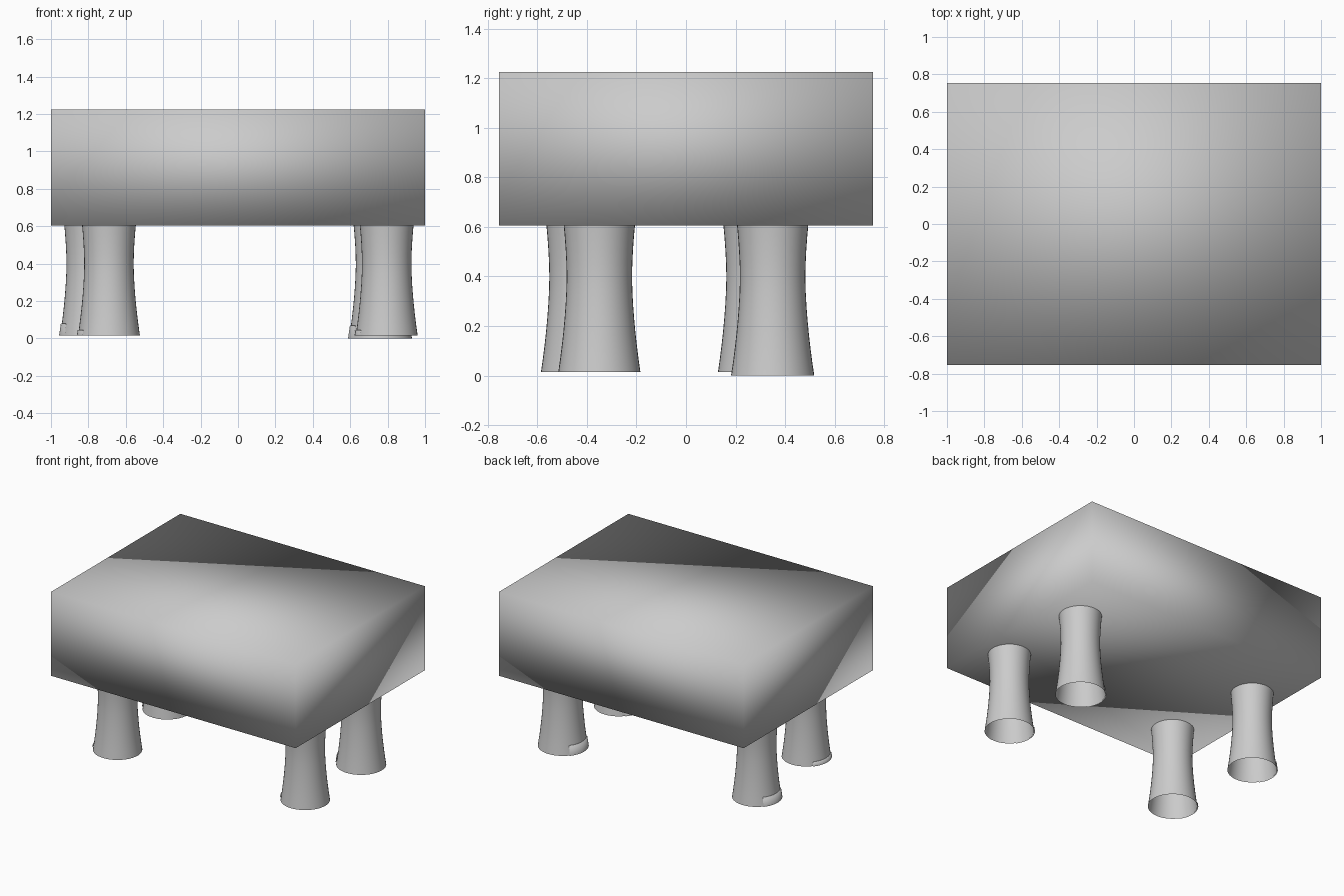
import bpy, bmesh, math

if "Cube" in bpy.data.objects:
    bpy.data.objects.remove(bpy.data.objects["Cube"])


def finish(name, bm):
    me = bpy.data.meshes.new(name)
    bm.normal_update()
    bm.to_mesh(me)
    bm.free()
    for p in me.polygons:
        p.use_smooth = True
    ob = bpy.data.objects.new(name, me)
    bpy.context.collection.objects.link(ob)
    return ob


def sweep(name, center, profile, start=0.0, end=360.0, steps=40):
    """Open surface of revolution from (radius, z) pairs."""
    bm = bmesh.new()
    full = end - start >= 360
    count = steps if full else steps + 1
    rings = []
    for r, z in profile:
        ring = []
        for i in range(count):
            a = math.radians(start + (end - start) * i / steps)
            ring.append(bm.verts.new((center[0] + r * math.cos(a),
                                      center[1] + r * math.sin(a), z)))
        rings.append(ring)
    for lo, hi in zip(rings, rings[1:]):
        for i in range(steps):
            j = (i + 1) % count
            bm.faces.new((lo[i], lo[j], hi[j], hi[i]))
    return finish(name, bm)


# Block body, smooth shaded across its corners
bm = bmesh.new()
bmesh.ops.create_cube(bm, size=1)
for v in bm.verts:
    v.co = (v.co.x * 2.0, v.co.y * 1.51, v.co.z * 0.62 + 0.915)
finish("body", bm)


# Waisted tubular legs, open underneath, running up into the body
def leg_radius(z):
    return 0.132 + 0.036 * abs((z - 0.40) / 0.40) ** 1.7


legs = {
    "front_left_leg": (-0.69, -0.42, 0.015, 0.045),
    "front_right_leg": (0.795, -0.35, 0.015, 0.045),
    "back_left_leg": (-0.785, 0.295, 0.015, 0.08),
    "back_right_leg": (0.762, 0.35, 0.0, 0.07),
}
for name, (x, y, bottom, lip_top) in legs.items():
    heights = [bottom + (0.78 - bottom) * i / 14 for i in range(15)]
    sweep(name, (x, y), [(leg_radius(z), z) for z in heights])
    # Thin raised lip on the left side of the foot
    lip = [(leg_radius(z) + 0.006, z) for z in (bottom, lip_top)]
    lip.append((leg_radius(lip_top), lip_top))
    sweep(name + "_lip", (x, y), lip, 140, 215, 10)
